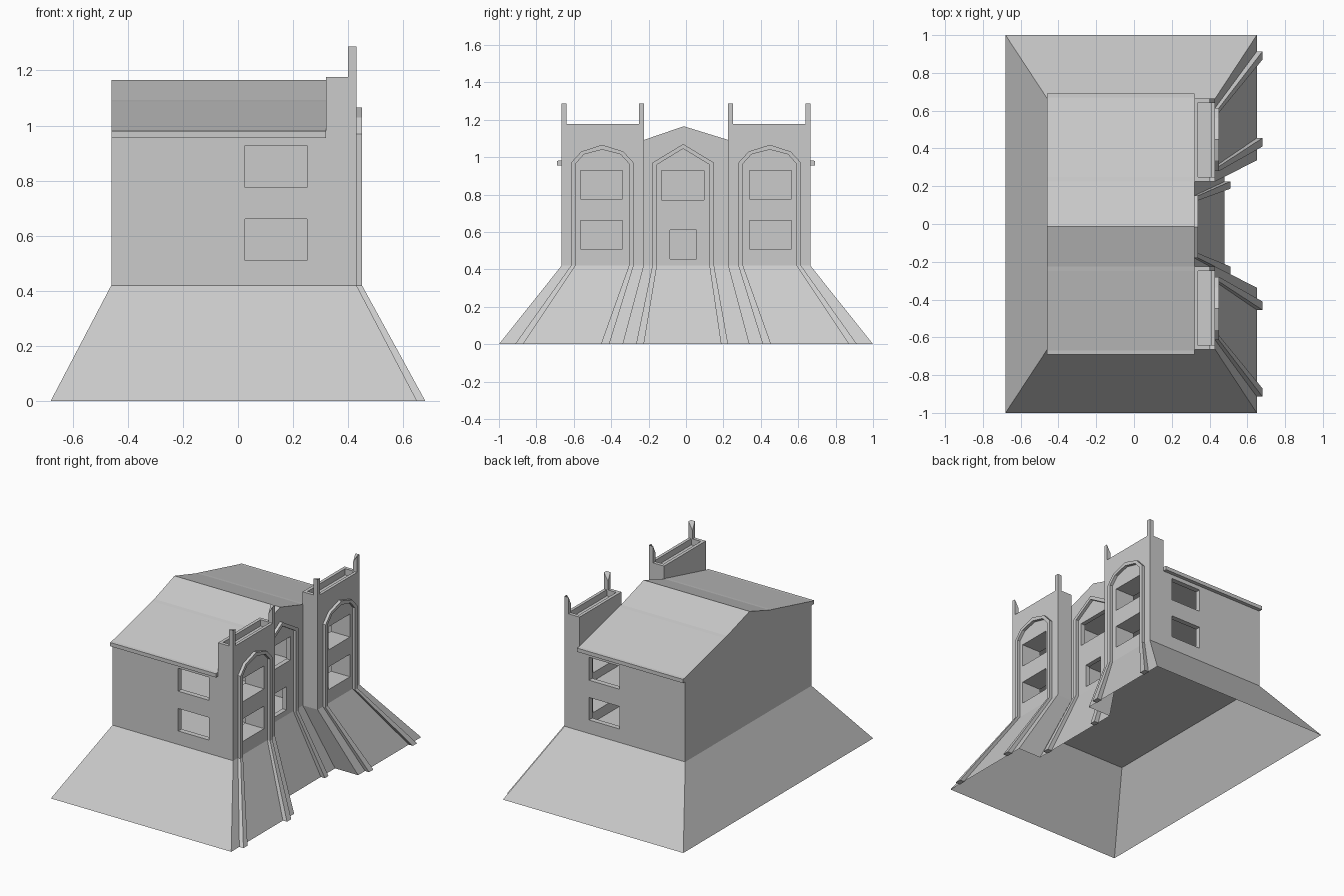
import bpy, bmesh

if "Cube" in bpy.data.objects:
    bpy.data.objects.remove(bpy.data.objects["Cube"])

stone = bpy.data.materials.new("grey_stone")
stone.diffuse_color = (0.6, 0.6, 0.6, 1)
stone.use_nodes = True
stone.node_tree.nodes["Principled BSDF"].inputs["Base Color"].default_value = stone.diffuse_color
TOP = 0.42  # height where the sloped base meets the walls


def finish(bm, name):
    bmesh.ops.remove_doubles(bm, verts=bm.verts, dist=1e-5)
    bmesh.ops.recalc_face_normals(bm, faces=bm.faces)
    me = bpy.data.meshes.new(name)
    bm.to_mesh(me)
    bm.free()
    me.materials.append(stone)
    ob = bpy.data.objects.new(name, me)
    bpy.context.collection.objects.link(ob)
    return ob


def boxes(name, specs):
    bm = bmesh.new()
    for x0, x1, y0, y1, z0, z1 in specs:
        vs = bmesh.ops.create_cube(bm, size=1)["verts"]
        for v in vs:
            v.co = (x1 if v.co.x > 0 else x0, y1 if v.co.y > 0 else y0,
                    z1 if v.co.z > 0 else z0)
    return finish(bm, name)


def cut(ob, cutter):
    m = ob.modifiers.new("cut", 'BOOLEAN')
    m.operation, m.solver, m.object = 'DIFFERENCE', 'EXACT', cutter
    bpy.context.view_layer.objects.active = ob
    bpy.ops.object.modifier_apply(modifier=m.name)


# Sloped base: open shell, flaring out to the ground
bm = bmesh.new()


def quad(*pts):
    bm.faces.new([bm.verts.new(p) for p in pts])


quad((-.46, -.665, TOP), (-.46, .665, TOP), (-.68, 1, 0), (-.68, -1, 0))
quad((.32, -.225, TOP), (.32, .225, TOP), (.48, .337, 0), (.48, -.337, 0))
for s in (-1, 1):
    quad((-.46, s*.665, TOP), (.43, s*.665, TOP), (.65, s, 0), (-.68, s, 0))
    quad((.43, s*.665, TOP), (.43, s*.225, TOP), (.65, s*.337, 0), (.65, s, 0))
    quad((.43, s*.225, TOP), (.32, s*.225, TOP), (.48, s*.337, 0), (.65, s*.337, 0))
finish(bm, "sloped_base")

# House body with its gabled roof, extruded from an end profile
half = [(.665, TOP), (.665, .955), (.69, .955), (.69, .98), (.67, .982),
        (.25, 1.087), (.225, 1.092)]
profile = half + [(-.012, 1.165)] + [(-y, z) for y, z in reversed(half)]
bm = bmesh.new()
face = bm.faces.new([bm.verts.new((-.46, y, z)) for y, z in profile])
ext = bmesh.ops.extrude_face_region(bm, geom=[face])
bmesh.ops.translate(bm, vec=(.78, 0, 0),
                    verts=[g for g in ext["geom"] if isinstance(g, bmesh.types.BMVert)])
body = finish(bm, "house_body")

# Hollow rooms on two floors
rooms = boxes("room_cutter", [(-.43, .29, y0, y1, z0, z1)
                              for y0, y1 in ((-.63, -.22), (-.2, .2), (.22, .63))
                              for z0, z1 in ((.445, .69), (.72, .95))])
cut(body, rooms)

# Window openings
levels = ((.51, .66), (.775, .928))
wins = [(.2, .5, -.13, .095, .772, .928), (.2, .5, -.085, .055, .455, .61)]
for z0, z1 in levels:
    wins += [(.2, .5, -.565, -.34, z0, z1), (.2, .5, .34, .565, z0, z1),
             (.025, .25, -.8, -.55, z0, z1), (.025, .25, .55, .8, z0, z1)]
windows = boxes("window_cutter", wins)
cut(body, windows)

# Two towers with recessed tops
trays = boxes("tray_cutter", [(.34, .41, -.642, -.248, 1.135, 1.3),
                              (.34, .41, .248, .642, 1.135, 1.3)])
for side, y0, y1 in (("left", -.665, -.225), ("right", .225, .665)):
    tower = boxes(side + "_tower", [(.319, .43, y0, y1, TOP, 1.177)])
    cut(tower, windows)
    cut(tower, trays)
    # Corner posts, the inner back corner sloping down
    for n, (a, b) in enumerate(((y0, y0 + .025), (y1 - .025, y1))):
        post = boxes(f"{side}_post_{n}", [(.40, .43, a, b, 1.17, 1.287)])
        inner = b if n == 0 else a
        for v in post.data.vertices:
            if v.co.z > 1.2 and v.co.x < .41 and abs(v.co.y - inner) < .001:
                v.co.z = 1.235
for c in (rooms, windows, trays):
    bpy.data.objects.remove(c)


# Raised mouldings that arch over the windows and run down the base
def moulding(name, outer, inner, x, run):
    bm = bmesh.new()
    rings = []
    for o, i in zip(outer, inner):
        ring = []
        for (y, z), d in ((o, -.005), (o, .02), (i, .02), (i, -.005)):
            low = max(0, TOP - z) / TOP
            ring.append(bm.verts.new((x + run*low + d + (.01*low if d > 0 else 0), y, z)))
        rings.append(ring)
    for a, b in zip(rings, rings[1:]):
        for k in range(4):
            bm.faces.new((a[k], a[(k+1) % 4], b[(k+1) % 4], b[k]))
    bm.faces.new(rings[0])
    bm.faces.new(rings[-1])
    finish(bm, name)


t_out = [(.914, 0), (.615, TOP), (.615, .97), (.56, 1.03), (.448, 1.066),
         (.335, 1.03), (.28, .97), (.28, TOP), (.41, 0)]
t_in = [(.87, 0), (.59, TOP), (.59, .965), (.545, 1.015), (.448, 1.04),
        (.35, 1.015), (.305, .965), (.305, TOP), (.455, 0)]
for side, s in (("left", -1), ("right", 1)):
    moulding(side + "_tower_moulding", [(s*y, z) for y, z in t_out],
             [(s*y, z) for y, z in t_in], .43, .22)
moulding("centre_moulding",
         [(.225, 0), (.15, TOP), (.15, .97), (-.015, 1.07), (-.18, .97), (-.18, TOP), (-.267, 0)],
         [(.187, 0), (.125, TOP), (.125, .96), (-.015, 1.045), (-.155, .96), (-.155, TOP), (-.225, 0)],
         .32, .16)
